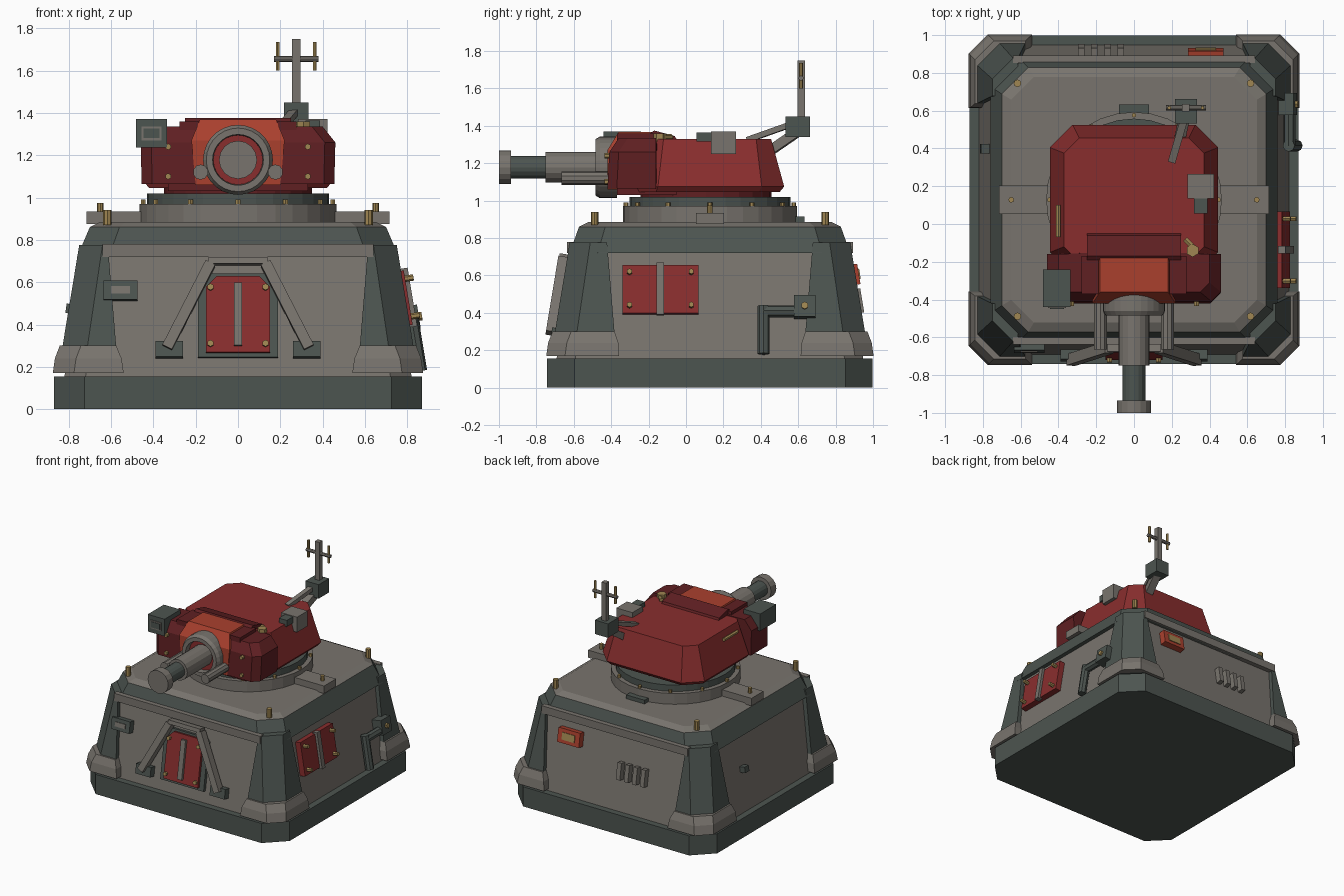
import bpy, bmesh
from math import radians, pi, cos, sin, atan
from mathutils import Matrix, Vector

if "Cube" in bpy.data.objects:
    bpy.data.objects.remove(bpy.data.objects["Cube"])

CY = 0.128          # centre of the bunker along y
SLOPE = 0.165       # how far the walls lean in per unit of height


def material(name, r, g, b):
    m = bpy.data.materials.new(name)
    m.use_nodes = True
    m.diffuse_color = (r, g, b, 1)
    bsdf = next(n for n in m.node_tree.nodes if n.type == 'BSDF_PRINCIPLED')
    bsdf.inputs["Base Color"].default_value = (r, g, b, 1)
    return m


GREY = material("warm_grey", .19, .175, .155)
DARK = material("dark_green_grey", .073, .089, .08)
RED = material("red", .25, .027, .027)
DEEP = material("deep_red", .115, .014, .016)
ORANGE = material("orange_red", .4, .051, .027)
BRASS = material("brass", .35, .24, .084)


def finish(name, bm, mat, matrix=None):
    if matrix is not None:
        bm.transform(matrix)
    bmesh.ops.recalc_face_normals(bm, faces=bm.faces)
    me = bpy.data.meshes.new(name)
    bm.to_mesh(me)
    bm.free()
    me.materials.append(mat)
    ob = bpy.data.objects.new(name, me)
    bpy.context.collection.objects.link(ob)
    return ob


def loft(name, rings, mat, matrix=None):
    """Skin a stack of equal-length rings and cap both ends."""
    bm = bmesh.new()
    vs = [[bm.verts.new(p) for p in ring] for ring in rings]
    n = len(vs[0])
    for a, b in zip(vs, vs[1:]):
        for i in range(n):
            j = (i + 1) % n
            bm.faces.new((a[i], a[j], b[j], b[i]))
    bm.faces.new(vs[0])
    bm.faces.new(vs[-1])
    return finish(name, bm, mat, matrix)


def box(name, loc, size, mat, matrix=None):
    bm = bmesh.new()
    bmesh.ops.create_cube(bm, size=1)
    bm.transform(Matrix.Translation(loc) @ Matrix.Diagonal((*size, 1)))
    return finish(name, bm, mat, matrix)


def along(p, q):
    p, q = Vector(p), Vector(q)
    rot = (q - p).to_track_quat('Z', 'Y').to_matrix().to_4x4()
    return Matrix.Translation((p + q) / 2) @ rot, (q - p).length


def rod(name, p, q, r, mat, sides=8, matrix=None):
    m, length = along(p, q)
    bm = bmesh.new()
    bmesh.ops.create_cone(bm, cap_ends=True, segments=sides, radius1=r, radius2=r, depth=length)
    bm.transform(m)
    return finish(name, bm, mat, matrix)


def beam(name, p, q, w, t, mat, matrix=None):
    m, length = along(p, q)
    return box(name, (0, 0, 0), (w, t, length), mat, m if matrix is None else matrix @ m)


def octagon(hx, hy, c, z, cy=CY):
    q = [(hx, hy - c), (hx - c, hy), (c - hx, hy), (-hx, hy - c),
         (-hx, c - hy), (c - hx, -hy), (hx - c, -hy), (hx, c - hy)]
    return [(x, y + cy, z) for x, y in q]


def wall(side, u, z):
    """Frame on a leaning wall: x along it, -y outwards, z up the slope."""
    half = .82 - SLOPE * (z - .155)
    return (Matrix.Translation((0, CY, 0)) @ Matrix.Rotation(radians(side), 4, 'Z')
            @ Matrix.Translation((u, -half, z)) @ Matrix.Rotation(-atan(SLOPE), 4, 'X'))


FRONT, RIGHT, BACK, LEFT = 0, 90, 180, -90

# Plinth, walls and roof
loft("plinth", [octagon(.87, .87, .145, z) for z in (0, .155)], DARK)
loft("bunker_walls", [octagon(.82, .82, .1, .155), octagon(.72, .72, .1, .76)], GREY)
loft("roof_skirt", [octagon(.76, .75, .15, .72), octagon(.7, .7, .14, .86)], DARK)
loft("roof_deck", [octagon(.7, .7, .14, .86), octagon(.65, .65, .12, .885)], GREY)
for s in (-1, 1):
    box("roof_strip", (0, CY + s * .745, .75), (1.28, .04, .06), GREY)


# Corner pillars and their feet
def corner(h, ax, ay, c, z, t=.1):
    return [(h, ay, z), (h, h - c, z), (h - c, h, z), (ax, h, z), (ax, h - t, z),
            (h - t - c / 2, h - t - c / 2, z), (h - t, ay, z)]


for sx in (-1, 1):
    for sy in (-1, 1):
        m = Matrix.Translation((0, CY, 0)) @ Matrix.Diagonal((sx, sy, 1, 1))
        loft("corner_pillar", [corner(.85, .565, .5, .12, .17), corner(.75, .615, .55, .11, .775)], DARK, m)
        loft("pillar_foot", [corner(.875, .54, .485, .1, .17), corner(.865, .55, .49, .1, .24),
                             corner(.842, .575, .51, .1, .3)], GREY, m)
        rod("deck_post", (sx * .617, CY + sy * .617, .87), (sx * .617, CY + sy * .617, .94), .02, BRASS)

# Front door with frame, bar and bolts
m = wall(FRONT, 0, .44)


def door(hw, z0, z1, cut, y):
    return [(-hw, y, z0), (hw, y, z0), (hw, y, z1 - cut), (hw - cut, y, z1), (cut - hw, y, z1), (-hw, y, z1 - cut)]


loft("door_frame", [door(.19, -.2, .2, .03, y) for y in (.02, -.025)], DARK, m)
loft("front_door", [door(.15, -.18, .185, .05, y) for y in (0, -.045)], RED, m)
box("door_bar", (0, -.05, 0), (.04, .03, .3), GREY, m)
for s in (-1, 1):
    for z in (-.14, .13):
        rod("door_bolt", (s * .13, -.03, z), (s * .13, -.065, z), .016, BRASS, 6, m)
    beam("door_brace", (s * .335, -.05, -.16), (s * .13, -.05, .245), .06, .05, GREY, m)
    box("brace_foot", (s * .325, -.02, -.165), (.13, .06, .075), DARK, m)
box("brace_lintel", (0, -.045, .255), (.28, .06, .03), GREY, m)

# Front junction box
m = wall(FRONT, -.555, .555)
box("junction_box", (0, -.015, 0), (.16, .07, .09), DARK, m)
box("junction_window", (0, -.052, 0), (.09, .008, .035), GREY, m)

# Side hatch and pipe
m = wall(RIGHT, -.265, .52)
box("side_hatch", (0, -.015, 0), (.405, .06, .26), RED, m)
box("side_hatch_bar", (0, -.045, 0), (.04, .04, .28), GREY, m)
for s in (-1, 1):
    for z in (-.09, .09):
        rod("hatch_bolt", (s * .165, -.04, z), (s * .165, -.085, z), .015, BRASS, 6, m)
m = wall(RIGHT, .5, .42)
box("pipe_box", (.007, -.03, .005), (.115, .1, .115), DARK, m)
rod("pipe_box_bolt", (.007, -.07, .005), (.007, -.095, .005), .02, BRASS, 6, m)
rod("pipe_run", (.007, -.045, -.02), (-.215, -.045, -.02), .032, DARK, 8, m)
rod("pipe_drop", (-.213, -.045, .01), (-.213, -.045, -.25), .032, DARK, 8, m)

# Rear lamp and vents, left wall socket
m = wall(BACK, -.38, .6)
box("rear_lamp", (0, -.02, 0), (.19, .06, .11), ORANGE, m)
box("rear_lamp_lens", (0, -.052, 0), (.11, .008, .055), BRASS, m)
for i in range(4):
    box("rear_vent", (0, -.015, 0), (.035, .06, .13), GREY, wall(BACK, .07 + .07 * i, .46))
box("wall_socket", (0, -.015, 0), (.05, .06, .045), DARK, wall(LEFT, -.27, .47))

# Deck blocks and turret ring
for s in (-1, 1):
    box("deck_block", (s * .575, CY, .905), (.28, .15, .06), GREY)
    rod("deck_block_bolt", (s * .65, CY, .93), (s * .65, CY, .975), .015, BRASS)
box("rear_deck_block", (0, CY + .475, .895), (.16, .06, .04), DARK)
rod("turret_ring", (0, CY, .88), (0, CY, .97), .465, GREY, 32)
rod("turret_bearing", (0, CY, .97), (0, CY, 1.02), .43, DARK, 32)
for i in range(12):
    a = i * pi / 6
    x, y = .448 * cos(a), CY + .448 * sin(a)
    rod("ring_bolt", (x, y, .96), (x, y, .99), .013, BRASS, 6)
rod("turret_neck", (0, CY - .02, 1.015), (0, CY - .02, 1.08), .35, DEEP, 24)
box("gun_cradle", (0, -.21, 1.06), (.66, .32, .06), DEEP)


# Turret hull
def hull(hx, y0, y1, c, z):
    return octagon(hx, (y1 - y0) / 2, c, z, (y0 + y1) / 2)


loft("turret_hull", [hull(.42, -.27, .5, .11, 1.045), hull(.445, -.27, .525, .12, 1.075),
                     hull(.37, -.2, .455, .08, 1.33)], RED)


# Armoured cheeks
def cheek(xo, yf, c, z):
    return [(.18, -.15, z), (.18, yf, z), (xo - c, yf, z), (xo, yf + c, z), (xo, -.16, z)]


for s in (-1, 1):
    loft("turret_cheek", [cheek(.455, -.42, .05, 1.065), cheek(.46, -.41, .05, 1.26),
                          cheek(.4, -.36, .05, 1.335)], DEEP, Matrix.Diagonal((s, 1, 1, 1)))
    for z in (1.1, 1.24):
        rod("cheek_bolt", (s * .33, -.39, z), (s * .33, -.435, z), .015, BRASS, 6)

# Gun mantlet and hood
loft("mantlet", [[(-x, -.15, z), (x, -.15, z), (x, y, z), (-x, y, z)]
                 for x, y, z in ((.2, -.42, 1.06), (.22, -.42, 1.27), (.18, -.36, 1.368))], ORANGE)
loft("hood", [[(x, -.04, 1.31), (x, -.06, 1.345), (x, -.17, 1.375), (x, -.19, 1.36), (x, -.19, 1.31)]
              for x in (-.25, .25)], DEEP)
for s in (-1, 1):
    box("hood_rail", (s * .232, -.27, 1.34), (.09, .2, .04), DEEP)
rod("hood_latch", (.27, -.08, 1.34), (.33, -.14, 1.34), .016, BRASS, 6)
rod("hood_latch_knob", (.31, -.14, 1.31), (.31, -.14, 1.36), .035, BRASS, 6)

# Gun
Z = 1.178


def gun_part(name, y0, y1, r, mat, sides=24, x=0, z=Z):
    rod(name, (x, y0, z), (x, y1, z), r, mat, sides)


collar = [[(r * cos(i * pi / 14), y, Z + r * sin(i * pi / 14)) for i in range(28)]
          for r, y in ((.115, -.37), (.165, -.37), (.165, -.46), (.15, -.485), (.12, -.485), (.115, -.4))]
loft("gun_collar", collar, GREY)
gun_part("collar_core", -.36, -.44, .117, RED)
gun_part("gun_sleeve", -.4, -.75, .082, GREY, 16)
gun_part("gun_barrel", -.74, -.95, .06, DARK, 16)
gun_part("gun_muzzle", -.935, -1, .09, GREY, 16)
for s in (-1, 1):
    gun_part("recoil_cylinder", -.4, -.665, .036, GREY, 10, s * .177, 1.12)

# Sight box, roof optic and grab handle
box("sight_box", (-.408, -.34, 1.303), (.146, .2, .135), DARK)
box("sight_rim", (-.408, -.441, 1.303), (.095, .008, .065), GREY)
box("sight_glass", (-.408, -.446, 1.303), (.075, .006, .045), DARK)
box("optic_box", (.353, .2, 1.31), (.14, .132, .12), GREY)
box("optic_tube", (.353, .1, 1.34), (.07, .09, .05), DARK)
rod("grab_handle", (-.4, -.07, 1.275), (-.4, .1, 1.275), .014, BRASS, 6)

# Antenna
beam("antenna_arm", (.2, .33, 1.325), (.27, .57, 1.41), .04, .03, GREY)
beam("antenna_strut", (.24, .44, 1.26), (.275, .6, 1.37), .06, .05, GREY)
box("antenna_base", (.275, .598, 1.395), (.115, .13, .11), DARK)
box("antenna_mast", (.275, .615, 1.6), (.04, .04, .3), GREY)
rod("antenna_crossbar", (.17, .615, 1.655), (.38, .615, 1.655), .014, GREY)
for x in (.187, .363):
    rod("antenna_prong", (x, .615, 1.6), (x, .615, 1.735), .01, BRASS, 6)
